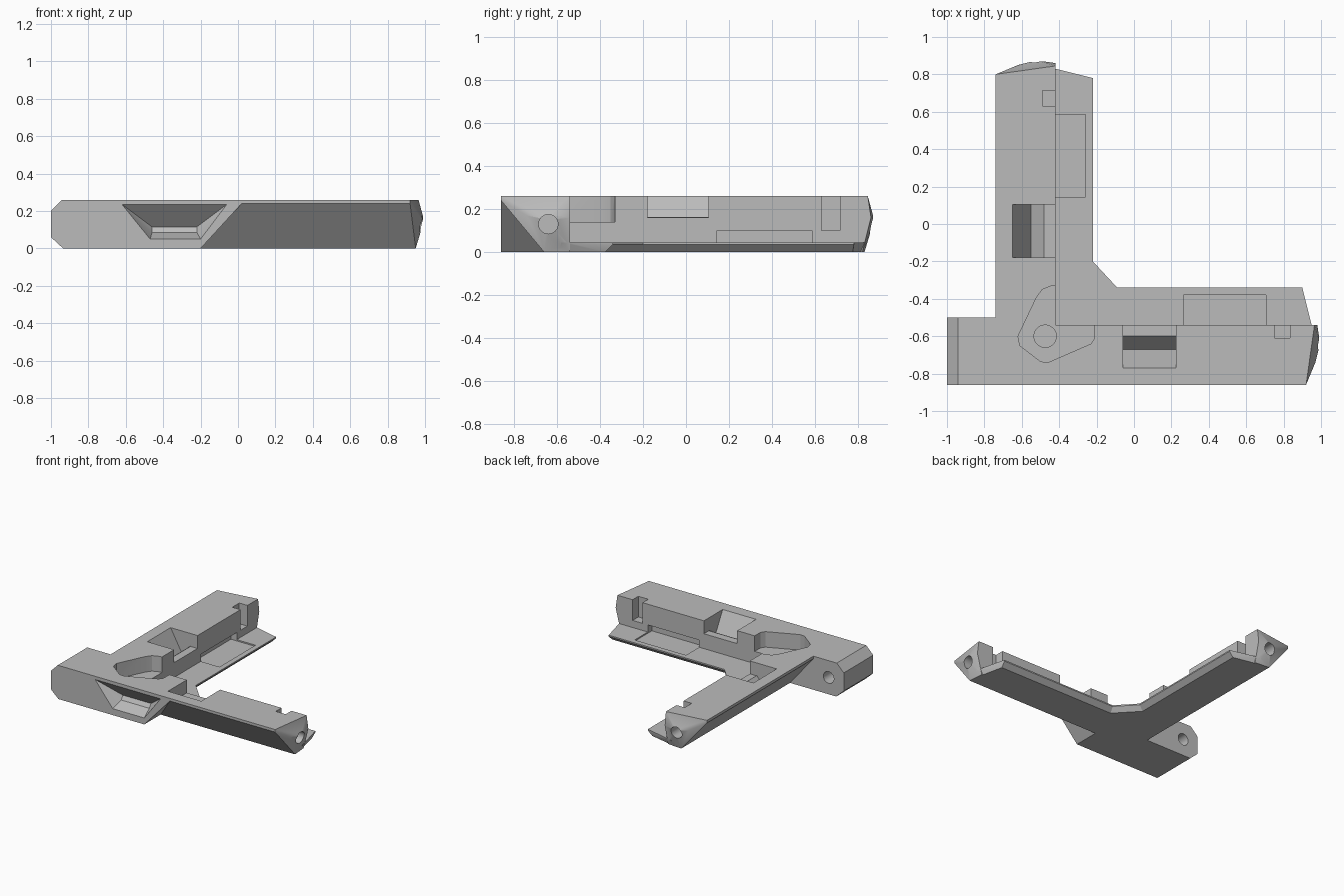
import bpy, bmesh
from mathutils import Matrix, Vector

cube = bpy.data.objects.get("Cube")
if cube:
    bpy.data.objects.remove(cube, do_unlink=True)

grey = bpy.data.materials.new("plain grey")
grey.use_nodes = True
color = (0.5, 0.5, 0.5, 1)
grey.diffuse_color = color
grey.node_tree.nodes["Principled BSDF"].inputs["Base Color"].default_value = color

TOP, LIP = 0.26, 0.045


def hull(name, points):
    """Convex solid around a few points."""
    bm = bmesh.new()
    for p in points:
        bm.verts.new(p)
    res = bmesh.ops.convex_hull(bm, input=bm.verts)
    junk = {v for v in res["geom_interior"] + res["geom_unused"] if isinstance(v, bmesh.types.BMVert)}
    bmesh.ops.delete(bm, geom=list(junk), context="VERTS")
    bmesh.ops.dissolve_limit(bm, angle_limit=0.002, verts=bm.verts, edges=bm.edges)
    bmesh.ops.recalc_face_normals(bm, faces=bm.faces)
    mesh = bpy.data.meshes.new(name)
    bm.to_mesh(mesh)
    bm.free()
    ob = bpy.data.objects.new(name, mesh)
    bpy.context.collection.objects.link(ob)
    mesh.materials.append(grey)
    return ob


def box(name, x0, x1, y0, y1, z0, z1):
    return hull(name, [(x, y, z) for x in (x0, x1) for y in (y0, y1) for z in (z0, z1)])


def rod(name, center, radius, depth, axis):
    bm = bmesh.new()
    turn = Vector((0, 0, 1)).rotation_difference(Vector(axis)).to_matrix().to_4x4()
    bmesh.ops.create_cone(bm, cap_ends=True, segments=24, radius1=radius, radius2=radius,
                          depth=depth, matrix=Matrix.Translation(center) @ turn)
    mesh = bpy.data.meshes.new(name)
    bm.to_mesh(mesh)
    bm.free()
    ob = bpy.data.objects.new(name, mesh)
    bpy.context.collection.objects.link(ob)
    mesh.materials.append(grey)
    return ob


def sweep(name, profile, v0, v1):
    """Profile in (u, z) stretched along the arm."""
    return hull(name, [(u, v, z) for u, z in profile for v in (v0, v1)])


def place(ob, swapped):
    """Arm coordinates (u, v, z) to the long or the mirrored arm."""
    for vert in ob.data.vertices:
        u, v, z = vert.co
        vert.co = (v + 0.12, u - 0.86, z) if swapped else (u - 0.74, v, z)
    if swapped:
        ob.data.flip_normals()
    return ob


solids, cutters = [], []
for swapped in (False, True):
    # Tall rail with undercut outer side and a pointed end
    ends = [(0, .24, .80), (0, TOP, .80), (.32, TOP, .845), (.32, 0, .82), (.2, 0, .83)]
    ridge = [(.22, .875, .15), (.32, .86, .16), (.12, .85, .17)]
    rail = [(u, v, z) for u, z, end in ends for v in (-.62, end)] + ridge
    solids.append(place(hull("rail", rail), swapped))
    # Thin inner lip with chamfered lower edge
    lip = [(u, v, z) for u, z, end in ((.28, LIP, .84), (.52, LIP, .78), (.52, .035, .78),
                                      (.485, 0, .775), (.28, 0, .82)) for v in (-.62, end)]
    solids.append(place(hull("lip", lip), swapped))
    # Clip window with a ramped catch
    catch = [(.09, .3), (.09, TOP), (.19, .08), (.26, .21), (.3, .21), (.3, .3)]
    arm_cuts = [
        sweep("clip_ramp", catch, -.18, .105),
        box("clip_window", .26, .36, -.18, .105, .16, .3),
        box("end_notch", .25, .36, .63, .715, .1, .3),
        box("wall_slot", .27, .36, .145, .585, .035, .1),
        box("lip_recess", .3, .48, .145, .585, .035, .06),
        rod("end_hole", (.22, .85, .13), .045, .26, (0, 1, 0)),
    ]
    cutters += [place(c, swapped) for c in arm_cuts]

# Corner block with chamfered outer end
block = [(-.45, TOP), (-.94, TOP), (-1, .2), (-1, .06), (-.935, 0), (-.45, 0)]
solids.append(hull("corner_block", [(x, y, z) for x, z in block for y in (-.86, -.5)]))
shoulder = [(-.6, TOP), (.02, TOP), (.02, .24), (-.2, 0), (-.6, 0)]
solids.append(hull("shoulder", [(x, y, z) for x, z in shoulder for y in (-.86, -.55)]))

# Gusset in the inner corner of the lip
gusset = [(x, y, z) for z in (.035, LIP) for x, y in ((-.3, -.2), (-.22, -.2), (-.09, -.34), (-.09, -.42), (-.3, -.42))]
gusset += [(x, y, 0) for x, y in ((-.3, -.21), (-.255, -.21), (-.1, -.375), (-.1, -.42), (-.3, -.42))]
solids.append(hull("gusset", gusset))

# Pivot pocket, its round recess, block hole and finger recess
pocket = [(-.4, -.33), (-.44, -.33), (-.49, -.35), (-.52, -.39), (-.62, -.6), (-.61, -.65),
          (-.5, -.735), (-.46, -.74), (-.23, -.64), (-.21, -.61), (-.21, -.53)]
cutters.append(hull("pivot_pocket", [(x, y, z) for x, y in pocket for z in (.14, .3)]))
cutters.append(rod("pivot_recess", (-.475, -.6, .15), .06, .12, (0, 0, 1)))
cutters.append(rod("block_hole", (-.87, -.5, .13), .045, .3, (0, 1, 0)))
finger = [(-.62, .235), (-.47, .05), (-.2, .05), (-.06, .235)]
finger = [(x, y, z) for x, z in finger for y in (-.9, -.86)]
finger += [(-.46, -.75, .115), (-.22, -.75, .115), (-.46, -.77, .085), (-.22, -.77, .085)]
cutters.append(hull("finger_recess", finger))

# Merge the solids and carve them
body = solids[0]
body.name = "corner_bracket"
for operation, tools in (("UNION", solids[1:]), ("DIFFERENCE", cutters)):
    for tool in tools:
        mod = body.modifiers.new(tool.name, "BOOLEAN")
        mod.operation, mod.solver, mod.object = operation, "EXACT", tool
        bpy.context.view_layer.update()
        result = bpy.data.meshes.new_from_object(body.evaluated_get(bpy.context.evaluated_depsgraph_get()))
        body.modifiers.clear()
        body.data = result
        bpy.data.objects.remove(tool, do_unlink=True)

body.data.materials.clear()
body.data.materials.append(grey)
for face in body.data.polygons:
    face.material_index = 0
bpy.ops.object.select_all(action="DESELECT")
body.select_set(True)
bpy.context.view_layer.objects.active = body
bpy.ops.object.shade_smooth_by_angle(angle=0.4)
